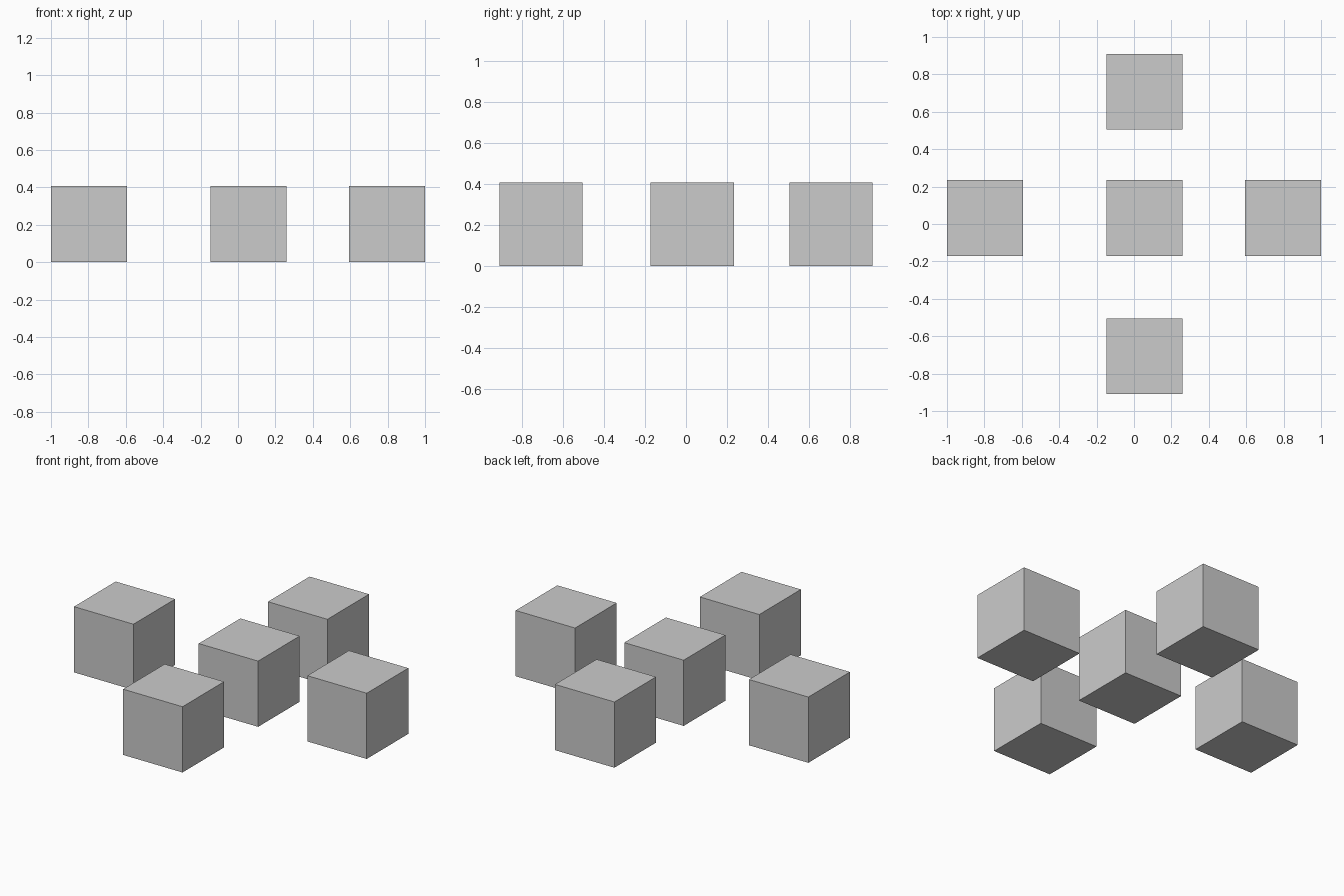
import bpy

if "Cube" in bpy.data.objects:
    bpy.data.objects.remove(bpy.data.objects["Cube"])

SIZE = 0.406
EDGE_X = 1.0 - SIZE / 2      # left / right cube centres
EDGE_Y = 0.91 - SIZE / 2     # front / back cube centres
MID_X, MID_Y = 0.055, 0.031  # slightly off-centre middle cube


def add_cube(name, x, y):
    bpy.ops.mesh.primitive_cube_add(size=SIZE, location=(x, y, SIZE / 2))
    bpy.context.object.name = name


# Five equal cubes in a plus-shaped layout
for name, x, y in (
    ("center_cube", MID_X, MID_Y),
    ("left_cube", -EDGE_X, MID_Y),
    ("right_cube", EDGE_X, MID_Y),
    ("front_cube", MID_X, -EDGE_Y),
    ("back_cube", MID_X, EDGE_Y),
):
    add_cube(name, x, y)
